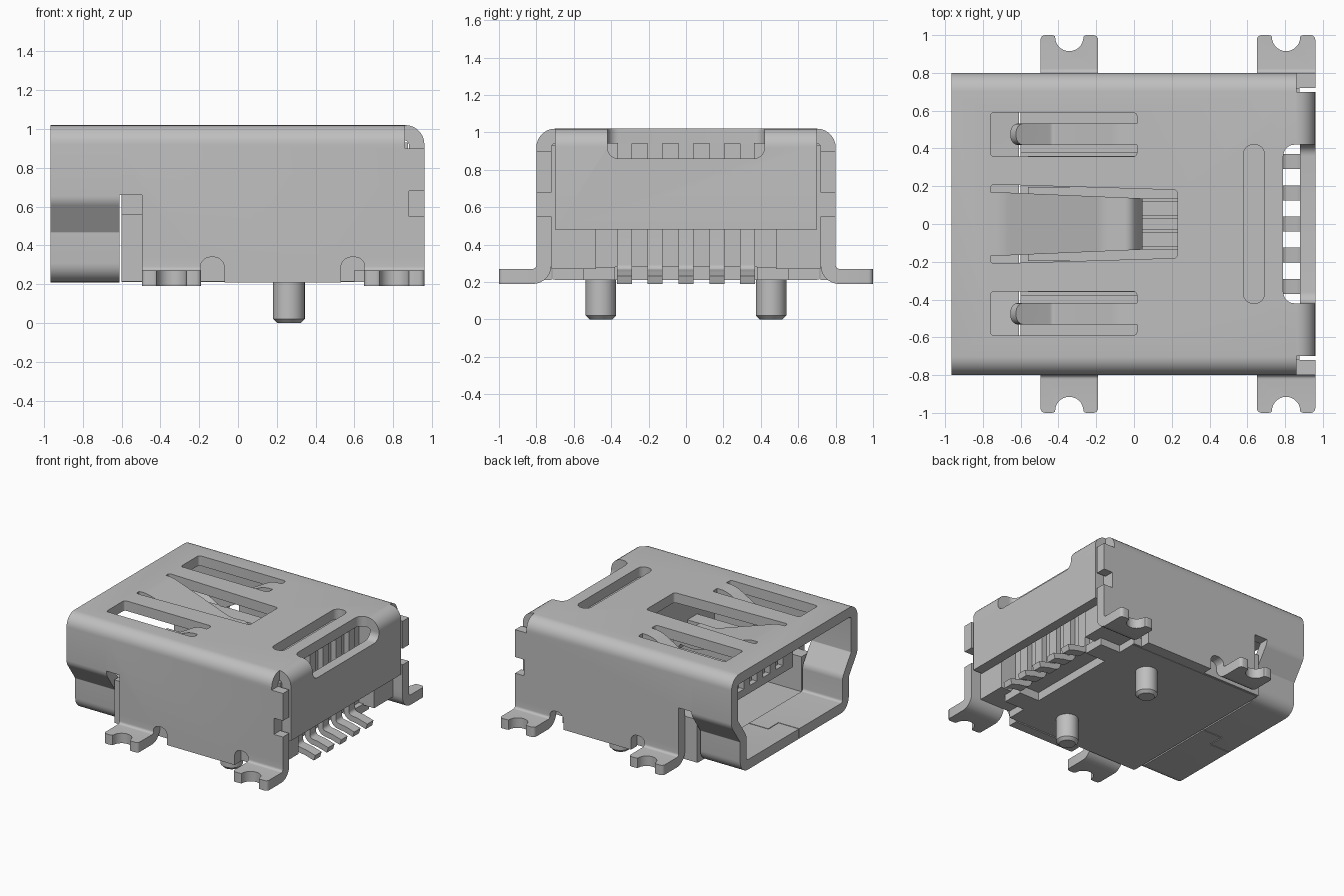
import bpy, bmesh, math
from mathutils import Vector

if "Cube" in bpy.data.objects:
    bpy.data.objects.remove(bpy.data.objects["Cube"])

grey = bpy.data.materials.new("light_grey")
grey.use_nodes = True
grey.diffuse_color = (0.52, 0.52, 0.52, 1)
grey.node_tree.nodes["Principled BSDF"].inputs["Base Color"].default_value = grey.diffuse_color
parts = []

AXES = {"x": lambda a, b, h: (h, a, b), "y": lambda a, b, h: (a, h, b), "z": lambda a, b, h: (a, b, h)}


def finish(name, bm, keep=True):
    bmesh.ops.recalc_face_normals(bm, faces=bm.faces[:])
    mesh = bpy.data.meshes.new(name)
    bm.to_mesh(mesh)
    bm.free()
    mesh.materials.append(grey)
    ob = bpy.data.objects.new(name, mesh)
    bpy.context.collection.objects.link(ob)
    if keep:
        parts.append(ob)
    else:
        ob.hide_render = True
    return ob


def fillet(points, closed, steps=7):
    """Round every point given as (a, b, radius)."""
    out, n = [], len(points)
    for i, (a, b, *r) in enumerate(points):
        p = Vector((a, b))
        if not r or (not closed and i in (0, n - 1)):
            out.append(p)
            continue
        u = (Vector(points[i - 1][:2]) - p).normalized()
        v = (Vector(points[(i + 1) % n][:2]) - p).normalized()
        half = u.angle(v) / 2
        centre = p + (u + v).normalized() * r[0] / math.sin(half)
        s = p + u * r[0] / math.tan(half) - centre
        e = p + v * r[0] / math.tan(half) - centre
        turn = math.atan2(s.x * e.y - s.y * e.x, s.dot(e))
        for k in range(steps + 1):
            t = turn * k / steps
            c, d = math.cos(t), math.sin(t)
            out.append(centre + Vector((s.x * c - s.y * d, s.x * d + s.y * c)))
    return out


def prism(name, points, lo, hi, axis, keep=True):
    """Solid with a rounded outline."""
    bm, put = bmesh.new(), AXES[axis]
    loop = fillet(points, True)
    a = [bm.verts.new(put(p.x, p.y, lo)) for p in loop]
    b = [bm.verts.new(put(p.x, p.y, hi)) for p in loop]
    bm.faces.new(a)
    bm.faces.new(b)
    for i in range(len(a)):
        bm.faces.new((a[i - 1], a[i], b[i], b[i - 1]))
    return finish(name, bm, keep)


def rect(a0, a1, b0, b1, r=None):
    tail = (r,) if r else ()
    return [(a0, b0) + tail, (a1, b0) + tail, (a1, b1) + tail, (a0, b1) + tail]


def box(name, x0, x1, y0, y1, z0, z1, keep=True):
    return prism(name, rect(x0, x1, y0, y1), z0, z1, "z", keep)


def sheet(name, points, lo, hi, axis, thick=0.08, closed=False):
    """Bent metal strip following a centre line."""
    path = fillet(points, closed)
    bm, put, n, rings = bmesh.new(), AXES[axis], len(path), []
    for i, p in enumerate(path):
        before = path[i - 1] if i or closed else None
        after = path[(i + 1) % n] if i < n - 1 or closed else None
        d1 = (p - before).normalized() if before else (after - p).normalized()
        d2 = (after - p).normalized() if after else d1
        normal = Vector((-d1.y - d2.y, d1.x + d2.x)).normalized()
        off = normal * thick / 2 / normal.dot(Vector((-d1.y, d1.x)))
        o, q = p + off, p - off
        rings.append([bm.verts.new(put(v.x, v.y, h)) for v, h in ((o, lo), (q, lo), (q, hi), (o, hi))])
    for i in range(0 if closed else 1, n):
        for k in range(4):
            bm.faces.new((rings[i - 1][k], rings[i][k], rings[i][k - 1], rings[i - 1][k - 1]))
    if not closed:
        bm.faces.new(rings[0])
        bm.faces.new(rings[-1])
    return finish(name, bm)


def cut(targets, cutters):
    for ob in targets:
        for c in cutters:
            mod = ob.modifiers.new("cut", "BOOLEAN")
            mod.operation, mod.solver, mod.object = "DIFFERENCE", "EXACT", c
        bpy.context.view_layer.update()
        graph = bpy.context.evaluated_depsgraph_get()
        mesh = bpy.data.meshes.new_from_object(ob.evaluated_get(graph))
        ob.modifiers.clear()
        ob.data = mesh
    for c in cutters:
        bpy.data.objects.remove(c)


def round_edges(ob, rule, offset):
    """Round the edges whose two ends satisfy a rule."""
    bm = bmesh.new()
    bm.from_mesh(ob.data)
    edges = [e for e in bm.edges if rule(e.verts[0].co, e.verts[1].co)]
    bmesh.ops.bevel(bm, geom=edges, offset=offset, segments=4, profile=0.5, affect="EDGES")
    bm.to_mesh(ob.data)
    bm.free()


# Metal shell: mouth ring, rear cover and back flap
mouth = sheet("shell_mouth", [(-0.76, 0.98, 0.06), (0.76, 0.98, 0.06), (0.76, 0.64, 0.05), (0.65, 0.48, 0.05),
                              (0.65, 0.25, 0.06), (-0.65, 0.25, 0.06), (-0.65, 0.48, 0.05), (-0.76, 0.64, 0.05)],
              -0.965, -0.61, "x", closed=True)
cover = sheet("shell_cover", [(-0.76, 0.21), (-0.76, 0.98, 0.06), (0.76, 0.98, 0.06), (0.76, 0.21)],
              -0.61, 0.96, "x")
flap = sheet("shell_back_flap", [(0.86, 0.98), (0.92, 0.98, 0.059), (0.92, 0.48)], -0.7, 0.7, "y")

# Bottom seam of the mouth
cut([mouth], [box("cutter", -0.78, -0.6, 0.07, 0.076, 0.1, 0.35, False),
              box("cutter", -0.786, -0.78, -0.06, 0.076, 0.1, 0.35, False),
              box("cutter", -1, -0.78, -0.06, -0.054, 0.1, 0.35, False)])

# Side wall openings, leg gaps and rear corner cuts
LEGS = [(-0.495, -0.19), (0.65, 0.96)]
cutters = [box("cutter", -0.62, -0.495, -1, 1, 0.1, 0.66, False),
           box("cutter", 0.86, 1.1, -1, 1, 0.9, 1.2, False),
           box("cutter", 0.88, 1.1, -1, 1, 0.55, 0.68, False),
           box("cutter", -0.5, -0.19, -1, 1, 0.1, 0.34, False),
           box("cutter", 0.65, 1.0, -1, 1, 0.1, 0.34, False)]
for x0, x1 in ((-0.195, -0.07), (0.53, 0.655)):
    cutters.append(prism("cutter", rect(x0, x1, 0.05, 0.34, 0.055), -1, 1, "y", False))
cut([cover], cutters)

# Windows in the top and the back edge
windows = [prism("cutter", [(-0.76, -0.21, 0.02), (0.23, -0.18, 0.02), (0.23, 0.18, 0.02), (-0.76, 0.21, 0.02)],
                 0.85, 1.2, "z", False)]
for y0, y1 in ((0.357, 0.59), (-0.59, -0.357)):
    windows.append(prism("cutter", rect(-0.76, 0.015, y0, y1, 0.02), 0.85, 1.2, "z", False))
windows.append(prism("cutter", rect(0.58, 0.69, -0.42, 0.42, 0.05), 0.85, 1.2, "z", False))
windows.append(prism("cutter", rect(0.79, 1.2, -0.42, 0.42, 0.06), 0.93, 1.2, "z", False))
windows.append(prism("cutter", rect(-0.42, 0.42, 0.86, 1.3, 0.06), 0.85, 1.2, "x", False))
cut([mouth, cover, flap], windows)

# Spring fingers
middle = sheet("middle_spring", [(-0.762, 0.99), (-0.7, 0.99, 0.2), (-0.17, 0.82, 0.2), (-0.03, 0.83, 0.03),
                                 (0.02, 0.75)], -0.17, 0.17, "y", 0.06)
for v in middle.data.vertices:
    v.co.y *= 1 - 0.2 * (v.co.x + 0.76) / 0.8
for side, y in (("left", 0.475), ("right", -0.475)):
    spring = sheet(side + "_spring", [(0.017, 0.99), (-0.06, 0.99, 0.2), (-0.43, 0.78, 0.06), (-0.64, 0.9)],
                   y - 0.058, y + 0.058, "y", 0.06)
    round_edges(spring, lambda a, b: max(a.x, b.x) < -0.6 and abs(a.y - b.y) < 0.01, 0.05)

# Solder legs with a round bite in each foot
for s, side in ((1, "back"), (-1, "front")):
    for (x0, x1), place in zip(LEGS, ("mouth", "rear")):
        leg = sheet(f"{side}_{place}_leg", [(s * 0.76, 0.34), (s * 0.76, 0.23, 0.06), (s * 1.0, 0.23)], x0, x1, "x")
        mid = (x0 + x1) / 2
        bite = prism("cutter", rect(mid - 0.075, mid + 0.075, s * 0.99 - 0.075, s * 0.99 + 0.075, 0.0749),
                     0, 0.5, "z", False)
        cut([leg], [bite])
        round_edges(leg, lambda a, b: min(abs(a.y), abs(b.y)) > 0.995 and abs(a.x - b.x) < 0.001, 0.025)

# Plastic insert: floor, side rails, rear block and feet
box("floor", -0.6, 0.6, -0.7, 0.7, 0.212, 0.28)
box("rear_block", 0.25, 0.74, -0.719, 0.719, 0.28, 0.94)
for s, side in ((1, "left"), (-1, "right")):
    y = sorted((s * 0.61, s * 0.715))
    box(side + "_rail", -0.6, 0.6, *y, 0.215, 0.56)
    y = sorted((s * 0.48, s * 0.719))
    box(side + "_rear_post", 0.6, 0.875, *y, 0.27, 0.93)
    y = sorted((s * 0.38, s * 0.55))
    box(side + "_rear_foot", 0.59, 0.78, *y, 0.212, 0.28)

# Tongue with contact grooves, contacts and rear pins
tongue = box("tongue", -0.6, 0.3, -0.5, 0.5, 0.52, 0.72)
rows = [i * 0.165 for i in range(-2, 3)]
cut([tongue], [box("cutter", -0.7, 0.26, y - 0.045, y + 0.045, 0.58, 0.8, False) for y in rows])
for i, y in enumerate(rows):
    box(f"contact_{i + 1}", -0.56, 0.26, y - 0.03, y + 0.03, 0.57, 0.62)
    sheet(f"pin_{i + 1}", [(0.76, 0.94), (0.76, 0.25, 0.05), (0.86, 0.235, 0.05), (0.94, 0.212)],
          y - 0.04, y + 0.04, "y", 0.045)

# Locating pegs with chamfered tips
for y, side in ((0.455, "left"), (-0.455, "right")):
    bm = bmesh.new()
    bmesh.ops.create_cone(bm, cap_ends=True, segments=32, radius1=0.082, radius2=0.082, depth=0.25)
    bmesh.ops.translate(bm, verts=bm.verts[:], vec=(0.262, y, 0.125))
    rim = [e for e in bm.edges if all(v.co.z < 0.01 for v in e.verts)]
    bmesh.ops.bevel(bm, geom=rim, offset=0.022, segments=1, affect="EDGES")
    finish(side + "_peg", bm)

bpy.ops.object.select_all(action="DESELECT")
for ob in parts:
    ob.select_set(True)
bpy.context.view_layer.objects.active = parts[0]
bpy.ops.object.shade_smooth_by_angle(angle=math.radians(30))
